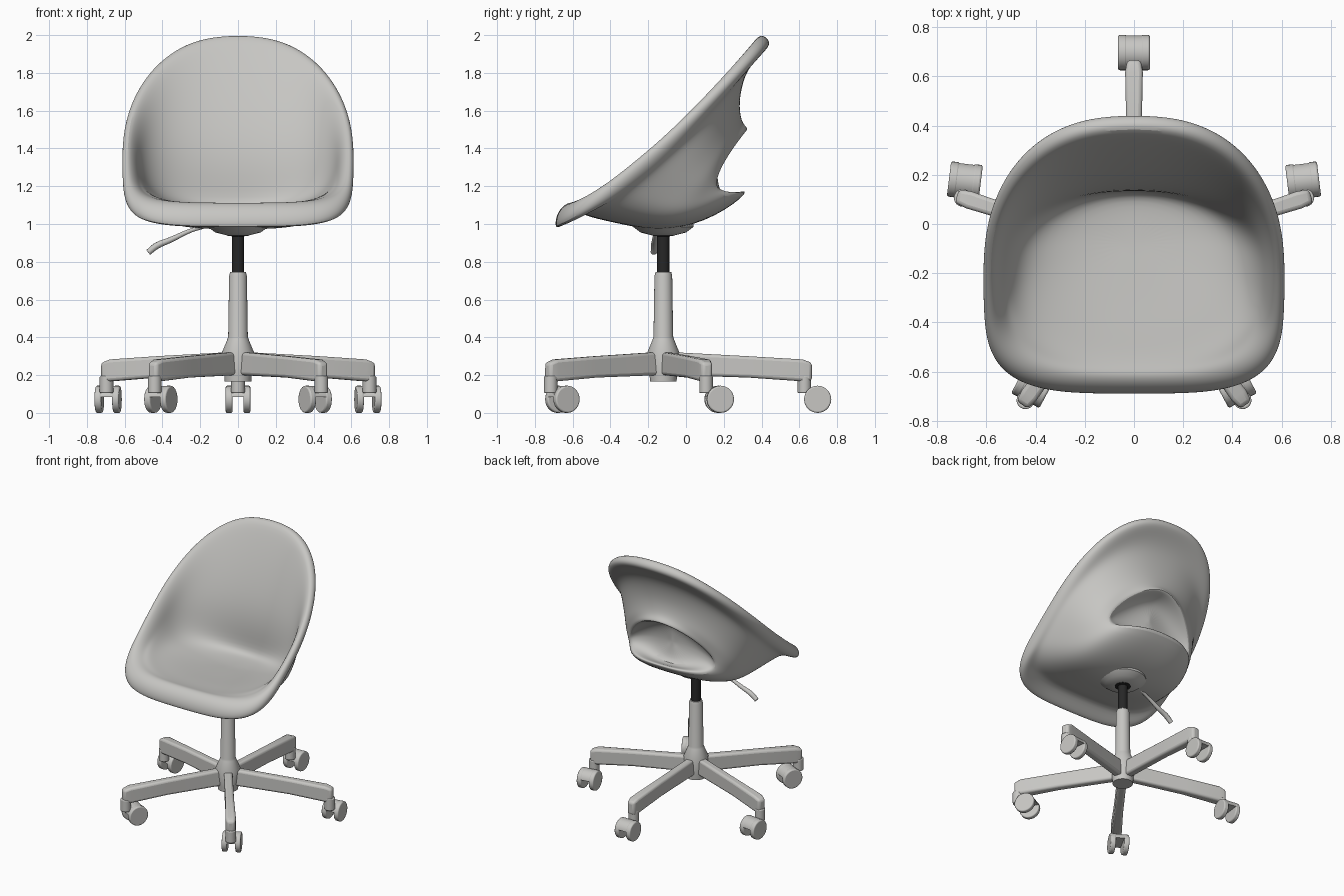
import bpy, bmesh, math
from mathutils import Matrix, Vector

if "Cube" in bpy.data.objects:
    bpy.data.objects.remove(bpy.data.objects["Cube"])

AXIS_Y = -0.12   # column position


def material(name, rgb):
    m = bpy.data.materials.new(name)
    m.diffuse_color = (*rgb, 1)
    m.use_nodes = True
    m.node_tree.nodes["Principled BSDF"].inputs["Base Color"].default_value = m.diffuse_color
    return m


GREY = material("warm grey", (0.57, 0.565, 0.545))
BLACK = material("black", (0.02, 0.02, 0.02))


def finish(name, bm, mat, bevel=0, subsurf=0, angle=40):
    bmesh.ops.recalc_face_normals(bm, faces=bm.faces)
    me = bpy.data.meshes.new(name)
    bm.to_mesh(me)
    bm.free()
    ob = bpy.data.objects.new(name, me)
    bpy.context.collection.objects.link(ob)
    me.materials.append(mat)
    if bevel:
        b = ob.modifiers.new("bevel", 'BEVEL')
        b.width, b.segments = bevel, 3
    if subsurf:
        s = ob.modifiers.new("subsurf", 'SUBSURF')
        s.levels = s.render_levels = subsurf
    bpy.ops.object.select_all(action='DESELECT')
    bpy.context.view_layer.objects.active = ob
    ob.select_set(True)
    bpy.ops.object.shade_smooth_by_angle(angle=math.radians(angle))
    return ob


def loft(bm, rings):
    vs = [[bm.verts.new(p) for p in r] for r in rings]
    n = len(vs[0])
    for a, b in zip(vs, vs[1:]):
        for i in range(n):
            j = (i + 1) % n
            bm.faces.new((a[i], a[j], b[j], b[i]))
    bm.faces.new(vs[0])
    bm.faces.new(vs[-1])


def lathe(name, profile, mat, n=40):
    bm = bmesh.new()
    loft(bm, [[(r * math.cos(2 * math.pi * i / n), AXIS_Y + r * math.sin(2 * math.pi * i / n), z)
               for i in range(n)] for r, z in profile])
    return finish(name, bm, mat, angle=30)


# Seat shell: rings given by front (y, z), side (x, y, z) and back (y, z)
ROWS = [
    (-.14, 1.075, .06, -.08, 1.07, -.03, 1.07),   # seat middle
    (-.30, 1.085, .24, -.08, 1.08, .08, 1.075),
    (-.42, 1.095, .40, -.11, 1.125, .14, 1.095),  # seat to back crease
    (-.51, 1.10, .475, -.13, 1.19, .13, 1.25),
    (-.56, 1.105, .515, -.155, 1.27, .15, 1.45),
    (-.59, 1.11, .53, -.175, 1.31, .25, 1.73),
    (-.62, 1.115, .55, -.19, 1.36, .34, 1.93),
    (-.66, 1.09, .585, -.205, 1.395, .385, 2.01),  # rim
    (-.69, 1.04, .615, -.205, 1.37, .435, 1.99),
    (-.695, .975, .615, -.205, 1.32, .45, 1.95),
    (-.66, .985, .59, -.19, 1.285, .41, 1.91),
    (-.575, 1.07, .56, -.17, 1.28, .32, 1.82),     # outer shell
    (-.53, 1.04, .53, -.12, 1.25, .285, 1.68),
    (-.35, 1.00, .48, -.03, 1.19, .285, 1.60),
    (-.10, .95, .44, .06, 1.17, .295, 1.55),
    (.17, 1.04, .395, .13, 1.19, .31, 1.525),
    (.335, 1.17, .355, .17, 1.215, .335, 1.50),    # edge of back opening
    (.30, 1.18, .335, .15, 1.235, .30, 1.485),
    (.19, 1.12, .20, .135, 1.27, .19, 1.46),       # recess
    (.165, 1.24, .03, .16, 1.29, .165, 1.36),
]


def seat_ring(yf, zf, sx, ys, zs, yb, zb, n=40):
    pts = []
    w = (sx / .61) ** 2
    for i in range(n):
        t = 2 * math.pi * i / n
        s, c = math.sin(t), math.cos(t)
        e = 2 / (2 + 1.5 * w if c > 0 else 1.65 + .8 * w)
        s = math.copysign(abs(s) ** e, s)
        c = math.copysign(abs(c) ** e, c) if abs(c) > 1e-6 else 0
        mix = lambda f, m, b: m + c * (f - b) / 2 + c * c * ((f + b) / 2 - m)
        pts.append((sx * s, mix(yf, ys, yb), mix(zf, zs, zb)))
    return pts


bm = bmesh.new()
loft(bm, [seat_ring(*r) for r in ROWS])
finish("seat_shell", bm, GREY, subsurf=2, angle=80)

# Column, hub and mount
lathe("seat_mount", [(.06, .94), (.12, .955), (.16, .985), (.16, 1.02)], GREY)
lathe("gas_lift", [(.033, .73), (.033, .935), (.055, .937), (.055, .955)], BLACK)
lathe("hub_column", [(.07, .165), (.073, .2), (.085, .32), (.056, .39), (.052, .405),
                     (.047, .725), (.042, .745)], GREY)

# Height lever
cu = bpy.data.curves.new("height_lever", 'CURVE')
cu.dimensions = '3D'
cu.bevel_depth, cu.bevel_resolution, cu.use_fill_caps = .014, 3, True
sp = cu.splines.new('BEZIER')
path = [(-.15, -.14, .995), (-.25, -.155, .965), (-.36, -.165, .915), (-.43, -.168, .885), (-.475, -.17, .85)]
sp.bezier_points.add(len(path) - 1)
for p, co, r in zip(sp.bezier_points, path, (.8, .8, 1.1, 1.3, 1.2)):
    p.co, p.radius = co, r
    p.handle_left_type = p.handle_right_type = 'AUTO'
cu.materials.append(GREY)
bpy.context.collection.objects.link(bpy.data.objects.new("height_lever", cu))


def cylinder(bm, r, depth, mat):
    bmesh.ops.create_cone(bm, cap_ends=True, segments=28, radius1=r, radius2=r, depth=depth, matrix=mat)


# Five legs, each with a twin-wheel caster (leg angle, length, stem radius, caster trail angle)
LEGS = [(90, .787, .747, 90), (18, .757, .732, 97), (162, .757, .732, 83),
        (-53.5, .765, .742, 118), (233.5, .765, .742, 62)]
for k, (ang, length, stem_r, trail) in enumerate(LEGS):
    place = Matrix.Translation((0, AXIS_Y, 0)) @ Matrix.Rotation(math.radians(ang), 4, 'Z')
    bm = bmesh.new()
    loft(bm, [[place @ Vector(p) for p in ((r, -w, lo), (r, w, lo), (r, w, hi), (r, -w, hi))]
              for r, w, lo, hi in ((.04, .03, .2, .322), (.45, .03, .187, .3),
                                   (length - .05, .036, .167, .283), (length, .028, .17, .265))])
    finish(f"leg_{k}", bm, GREY, bevel=.016)

    stem = place @ Vector((stem_r, 0, 0))
    cast = Matrix.Translation(stem) @ Matrix.Rotation(math.radians(trail), 4, 'Z')
    side = Matrix.Rotation(math.pi / 2, 4, 'X')
    bm = bmesh.new()
    cylinder(bm, .036, .09, cast @ Matrix.Translation((0, 0, .15)))
    finish(f"caster_stem_{k}", bm, GREY, bevel=.006)
    # Hood over the wheels, open below
    bm = bmesh.new()
    cylinder(bm, .07, .08, cast @ Matrix.Translation((.07, 0, .073)) @ side)
    cut = bmesh.ops.bisect_plane(bm, geom=bm.verts[:] + bm.edges[:] + bm.faces[:],
                                 plane_co=(0, 0, .085), plane_no=(0, 0, -1), clear_outer=True)
    bmesh.ops.edgeloop_fill(bm, edges=[g for g in cut["geom_cut"] if isinstance(g, bmesh.types.BMEdge)])
    finish(f"caster_hood_{k}", bm, GREY)
    bm = bmesh.new()
    for s in (-1, 1):
        cylinder(bm, .072, .036, cast @ Matrix.Translation((.07, s * .047, .072)) @ side)
    finish(f"caster_wheels_{k}", bm, GREY, bevel=.008)
